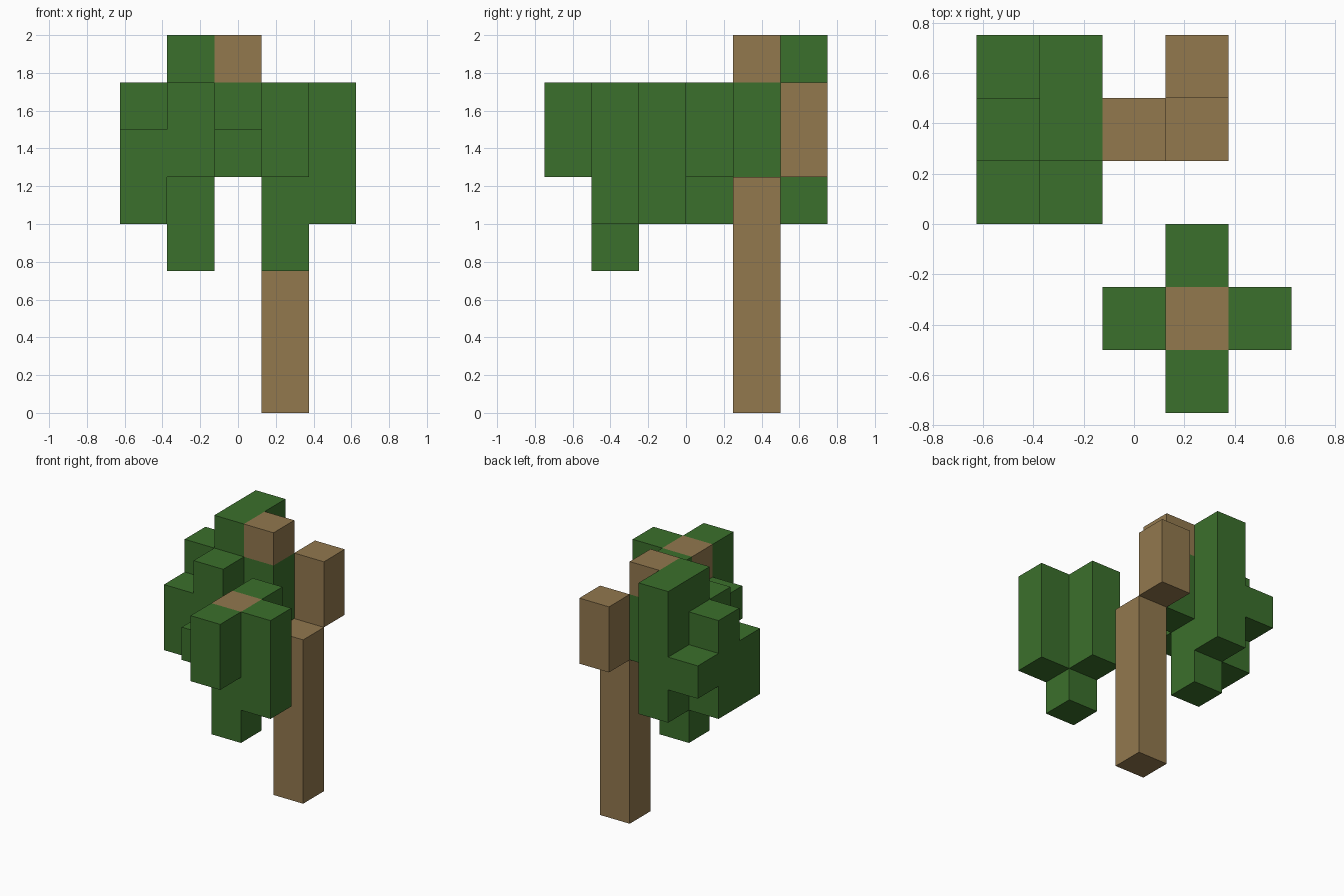
import bpy
import bmesh
from mathutils import Vector

cube = bpy.data.objects.get("Cube")
if cube:
    bpy.data.objects.remove(cube, do_unlink=True)

CELL = 0.25
ORIGIN = Vector((-0.625, -0.75, 0))


def material(name, color):
    mat = bpy.data.materials.new(name)
    mat.use_nodes = True
    mat.diffuse_color = (*color, 1)
    bsdf = mat.node_tree.nodes["Principled BSDF"]
    bsdf.inputs["Base Color"].default_value = (*color, 1)
    bsdf.inputs["Roughness"].default_value = 0.9
    return mat


LEAF = material("leaf green", (0.044, 0.162, 0.025))
WOOD = material("bark brown", (0.287, 0.188, 0.076))

# Each part is a set of block columns: (x cell, y cell, bottom cell, top cell)
PARTS = {
    "trunk": (WOOD, [(3, 4, 0, 5)]),
    "upper_trunk": (WOOD, [(3, 5, 5, 7)]),
    "side_branch_tip": (WOOD, [(2, 4, 7, 8)]),
    "front_branch_tip": (WOOD, [(3, 1, 6, 7)]),
    "front_foliage": (LEAF, [(3, 1, 3, 6), (3, 0, 5, 7), (3, 2, 4, 7),
                             (4, 1, 4, 7), (2, 1, 5, 6)]),
    "side_foliage": (LEAF, [(2, 4, 5, 7), (1, 4, 3, 8), (1, 5, 4, 8),
                            (1, 3, 5, 7), (0, 3, 4, 6), (0, 4, 4, 7),
                            (0, 5, 5, 6)]),
}


def cells(columns):
    return {(x, y, z) for x, y, low, high in columns for z in range(low, high)}


solid = set().union(*(cells(columns) for _, columns in PARTS.values()))


def build(name, mat, columns):
    """Make the outer skin of the blocks, leaving out faces shared with others."""
    bm = bmesh.new()
    for cell in cells(columns):
        center = Vector(cell) + Vector((0.5, 0.5, 0.5))
        for axis in range(3):
            for sign in (-1, 1):
                normal = Vector((0, 0, 0))
                normal[axis] = sign
                if tuple(int(c) for c in Vector(cell) + normal) in solid:
                    continue
                u = Vector((0, 0, 0))
                u[(axis + 1) % 3] = 0.5
                v = normal.cross(u)
                corners = [center + normal / 2 + d
                           for d in (-u - v, u - v, u + v, v - u)]
                bm.faces.new([bm.verts.new(ORIGIN + c * CELL) for c in corners])
    # Join the squares into large flat faces
    bmesh.ops.remove_doubles(bm, verts=bm.verts, dist=0.001)
    bmesh.ops.dissolve_limit(bm, angle_limit=0.01, verts=bm.verts, edges=bm.edges)
    mesh = bpy.data.meshes.new(name)
    bm.to_mesh(mesh)
    bm.free()
    mesh.materials.append(mat)
    obj = bpy.data.objects.new(name, mesh)
    bpy.context.collection.objects.link(obj)


for part, (mat, columns) in PARTS.items():
    build(part, mat, columns)
